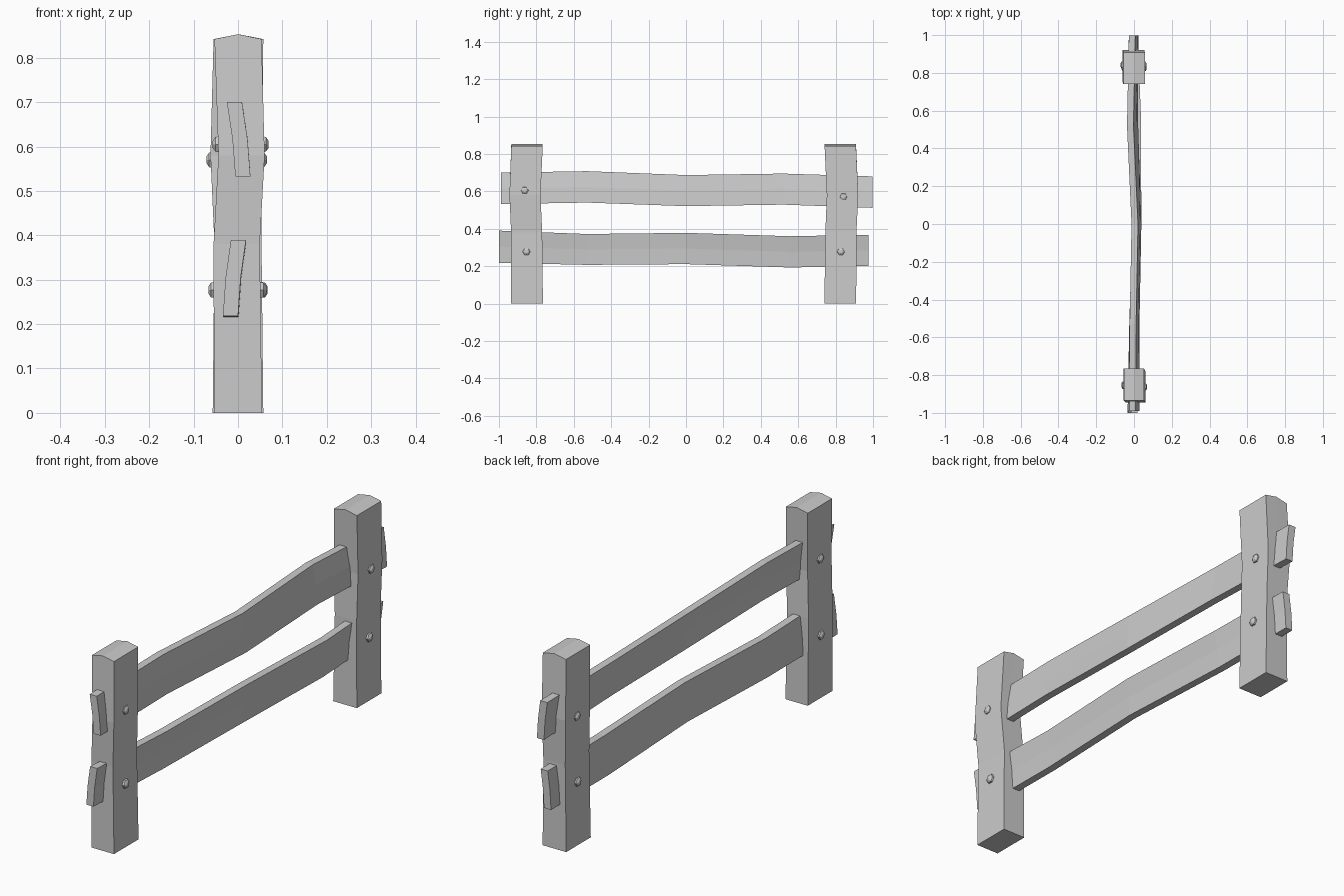
import bpy, bmesh
from mathutils import Matrix, Vector

if "Cube" in bpy.data.objects:
    bpy.data.objects.remove(bpy.data.objects["Cube"])


def loft(name, rings):
    """Skin a list of equal-length vertex rings and cap both ends."""
    bm = bmesh.new()
    rows = [[bm.verts.new(p) for p in ring] for ring in rings]
    n = len(rows[0])
    for a, b in zip(rows, rows[1:]):
        for i in range(n):
            j = (i + 1) % n
            bm.faces.new((a[i], a[j], b[j], b[i]))
    for row in (rows[0], rows[-1]):
        # split each six-sided cap along its middle
        bm.faces.new((row[0], row[1], row[4], row[5]))
        bm.faces.new((row[1], row[2], row[3], row[4]))
    bmesh.ops.recalc_face_normals(bm, faces=bm.faces)
    return finish(name, bm)


def finish(name, bm):
    mesh = bpy.data.meshes.new(name)
    bm.to_mesh(mesh)
    bm.free()
    ob = bpy.data.objects.new(name, mesh)
    bpy.context.collection.objects.link(ob)
    return ob


def post(name, stations):
    """Stations: z, centre x, centre y, half width x, half width y."""
    rings = []
    for k, (z, cx, cy, hx, hy) in enumerate(stations):
        peak = 0.011 if k == len(stations) - 1 else 0
        rings.append([(cx + sx * hx, cy + sy * hy, z + (peak if sx == 0 else 0))
                      for sx, sy in ((-1, -1), (0, -1), (1, -1), (1, 1), (0, 1), (-1, 1))])
    return loft(name, rings)


def rail(name, stations, bow, t=0.017):
    """Stations: y, top z, bottom z, top x, bottom x."""
    rings = []
    for y, zt, zb, xt, xb in stations:
        xm, zm = (xt + xb) / 2 + bow, (zt + zb) / 2
        rings.append([(xb - t, y, zb), (xm - t, y, zm), (xt - t, y, zt),
                      (xt + t, y, zt), (xm + t, y, zm), (xb + t, y, zb)])
    # caps split across the middle of the board
    return loft(name, rings)


def peg(name, x, y, z, side):
    """Low six-sided domed peg head on a post face."""
    bm = bmesh.new()
    for r1, r2, d, off in ((0.021, 0.019, 0.01, 0), (0.019, 0.009, 0.006, 0.008)):
        bmesh.ops.create_cone(bm, cap_ends=True, segments=6, radius1=r1, radius2=r2, depth=d,
                              matrix=Matrix.Translation((0, 0, off)))
    rot = Vector((0, 0, 1)).rotation_difference(Vector((side, 0, 0))).to_matrix().to_4x4()
    bm.transform(Matrix.Translation((x, y, z)) @ rot)
    return finish(name, bm)


# Slightly crooked posts
post("front_post", [(0, 0, -0.85, 0.054, 0.085), (0.38, -0.003, -0.852, 0.052, 0.083),
                    (0.58, 0.008, -0.861, 0.052, 0.083), (0.842, 0, -0.85, 0.053, 0.084)])
post("back_post", [(0, 0, 0.825, 0.057, 0.085), (0.38, 0, 0.828, 0.053, 0.083),
                   (0.58, -0.004, 0.837, 0.058, 0.084), (0.842, 0.001, 0.825, 0.056, 0.084)])

# Wavy boards running through the posts
rail("upper_rail", [(-0.99, 0.70, 0.532, -0.008, 0.011), (-0.53, 0.708, 0.54, -0.006, 0.012),
                    (0, 0.687, 0.521, 0.004, 0.022), (0.52, 0.695, 0.529, -0.02, 0.005),
                    (0.998, 0.68, 0.512, -0.01, 0.006)], 0.003)
rail("lower_rail", [(-1.0, 0.39, 0.218, 0.001, -0.017), (-0.53, 0.372, 0.207, 0.005, -0.008),
                    (0, 0.378, 0.211, 0.022, 0.008), (0.56, 0.36, 0.193, 0.02, 0.0),
                    (0.975, 0.368, 0.202, 0.004, -0.012)], -0.003)

# Peg heads on both faces of each post
for label, y, z, xr, xl in (("front_upper", -0.862, 0.605, 0.058, -0.046),
                            ("front_lower", -0.853, 0.277, 0.053, -0.056),
                            ("back_upper", 0.842, 0.57, 0.054, -0.06),
                            ("back_lower", 0.828, 0.277, 0.056, -0.055)):
    peg(label + "_peg_right", xr, y, z, 1)
    peg(label + "_peg_left", xl, y, z, -1)
